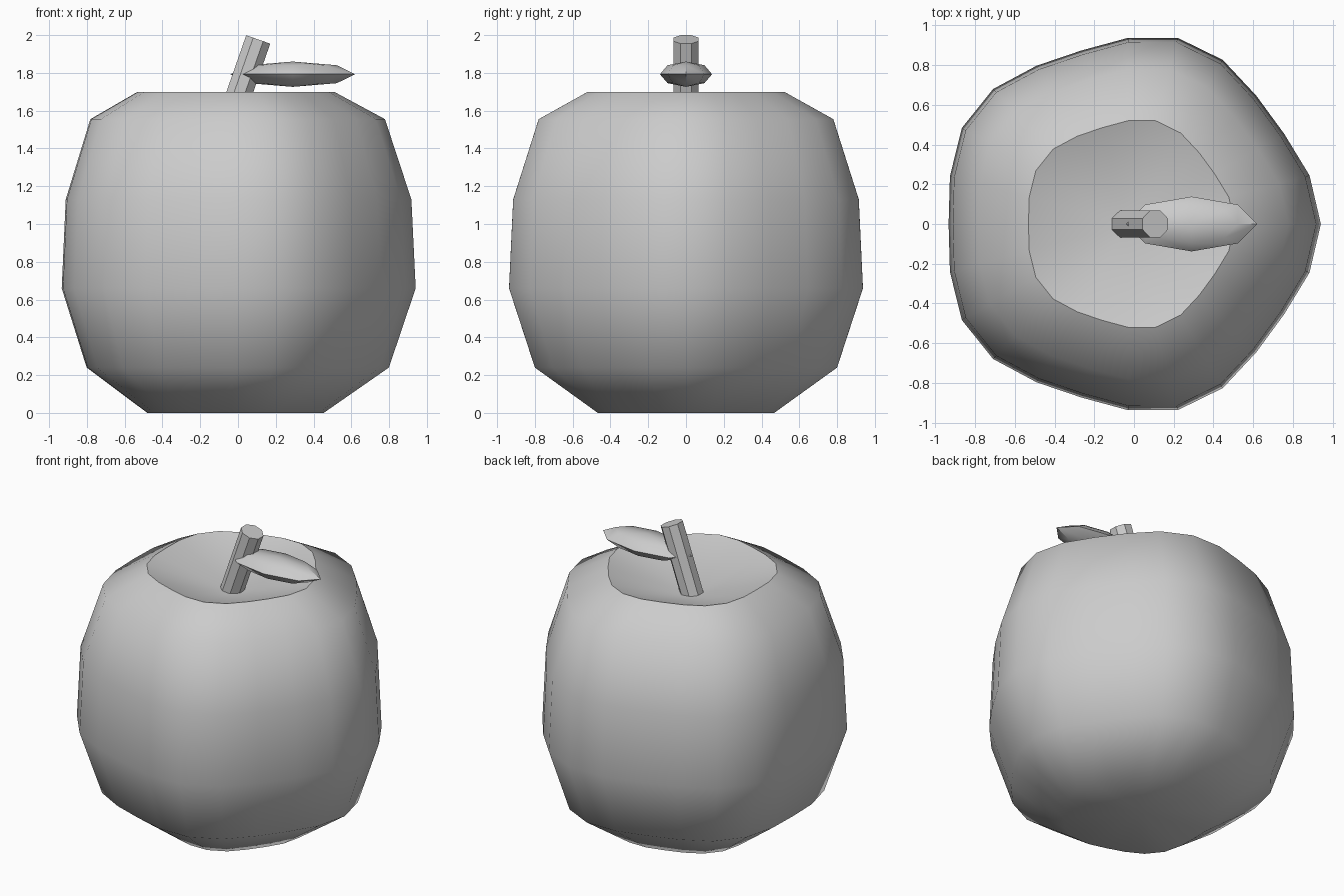
import bpy, bmesh, math
from mathutils import Vector

if "Cube" in bpy.data.objects:
    bpy.data.objects.remove(bpy.data.objects["Cube"])

CX = -0.03      # apple axis offset
SEG = 24


def shade(obj, angle):
    bpy.ops.object.select_all(action='DESELECT')
    obj.select_set(True)
    bpy.context.view_layer.objects.active = obj
    bpy.ops.object.shade_smooth_by_angle(angle=math.radians(angle))


# apple body: revolved profile with five soft lobes and a top hollow
profile = [(0.467, 0.0), (0.80, 0.24), (0.937, 0.66), (0.915, 1.13),
           (0.78, 1.555), (0.52, 1.70)]
bm = bmesh.new()
rings = []
for r, z in profile:
    ring = []
    for i in range(SEG):
        a = math.tau * i / SEG
        rr = r * (1 + 0.036 * math.cos(5 * a))
        ring.append(bm.verts.new((CX + rr * math.cos(a), rr * math.sin(a), z)))
    rings.append(ring)
base = bm.verts.new((CX, 0, 0.02))
hollow = bm.verts.new((CX, 0, 1.53))
for i in range(SEG):
    j = (i + 1) % SEG
    for lo, hi in zip(rings, rings[1:]):
        bm.faces.new((lo[i], lo[j], hi[j], hi[i]))
    bm.faces.new((rings[-1][i], rings[-1][j], hollow))
    bm.faces.new((rings[0][j], rings[0][i], base))
mesh = bpy.data.meshes.new("apple_body")
bm.to_mesh(mesh)
bm.free()
body = bpy.data.objects.new("apple_body", mesh)
bpy.context.collection.objects.link(body)
shade(body, 46)

# stem: leaning octagonal rod
bottom, top = Vector((-0.06, 0, 1.50)), Vector((0.107, 0, 1.977))
axis = top - bottom
bpy.ops.mesh.primitive_cylinder_add(vertices=8, radius=0.073, depth=axis.length,
                                    location=(bottom + top) / 2)
stem = bpy.context.object
stem.name = "stem"
for v in stem.data.vertices:    # turn flats towards the front
    x, y, c, s = v.co.x, v.co.y, math.cos(math.pi / 8), math.sin(math.pi / 8)
    v.co.x, v.co.y = c * x - s * y, s * x + c * y
stem.rotation_euler = (0, math.atan2(axis.x, axis.z), 0)
shade(stem, 30)

# leaf: flattened low-poly sphere
bpy.ops.mesh.primitive_uv_sphere_add(segments=8, ring_count=4, radius=1,
                                     location=(0.29, 0, 1.793))
leaf = bpy.context.object
leaf.name = "leaf"
leaf.scale = (0.33, 0.138, 0.067)
bpy.ops.object.transform_apply(location=False, rotation=False, scale=True)
shade(leaf, 40)
